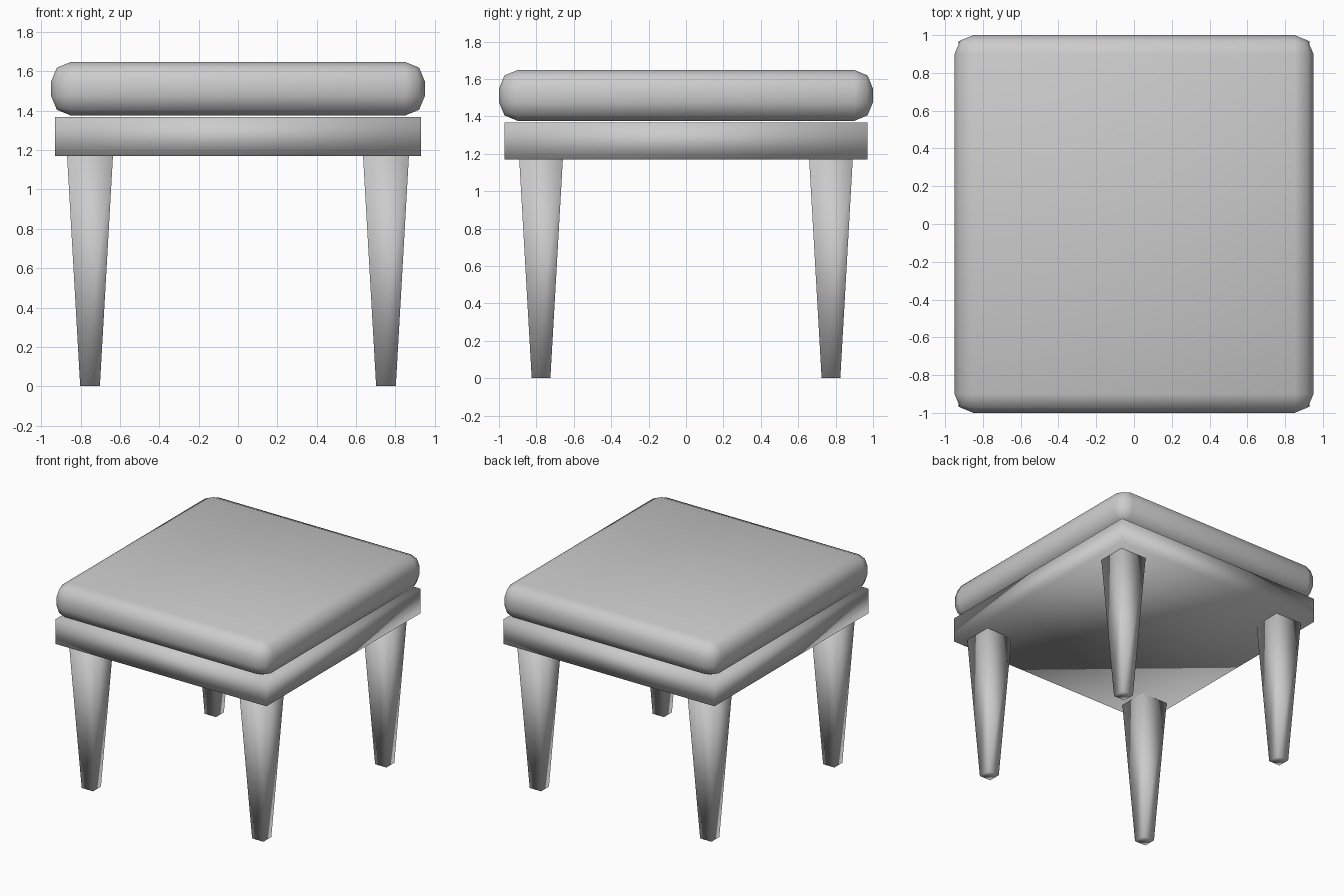
import bpy

if "Cube" in bpy.data.objects:
    bpy.data.objects.remove(bpy.data.objects["Cube"])


def box(name, half_x, half_y, z0, z1):
    bpy.ops.mesh.primitive_cube_add(size=1, location=(0, 0, (z0 + z1) / 2))
    ob = bpy.context.object
    ob.name = name
    ob.scale = (2 * half_x, 2 * half_y, z1 - z0)
    bpy.ops.object.transform_apply(location=False, rotation=False, scale=True)
    bpy.ops.object.shade_smooth()
    return ob


def leg(name, x, y, height=1.17, foot=0.05, top=0.1165):
    # square tapered post, narrow at the floor
    corners = [(-1, -1), (1, -1), (1, 1), (-1, 1)]
    verts = [(cx * r, cy * r, z) for r, z in ((foot, 0), (top, height))
             for cx, cy in corners]
    faces = [(3, 2, 1, 0), (4, 5, 6, 7)]
    faces += [(i, (i + 1) % 4, (i + 1) % 4 + 4, i + 4) for i in range(4)]
    mesh = bpy.data.meshes.new(name)
    mesh.from_pydata(verts, [], faces)
    mesh.shade_smooth()
    ob = bpy.data.objects.new(name, mesh)
    ob.location = (x, y, 0)
    bpy.context.collection.objects.link(ob)


# Padded seat with rounded edges
cushion = box("cushion", 0.95, 1.0, 1.376, 1.648)
bevel = cushion.modifiers.new("rounding", 'BEVEL')
bevel.width = 0.1
bevel.segments = 2

# Frame under the seat
box("seat_frame", 0.93, 0.97, 1.17, 1.368)

# Four legs
for end, sy in (("front", -1), ("back", 1)):
    for side, sx in (("left", -1), ("right", 1)):
        leg(f"{end}_{side}_leg", sx * 0.752, sy * 0.775)
